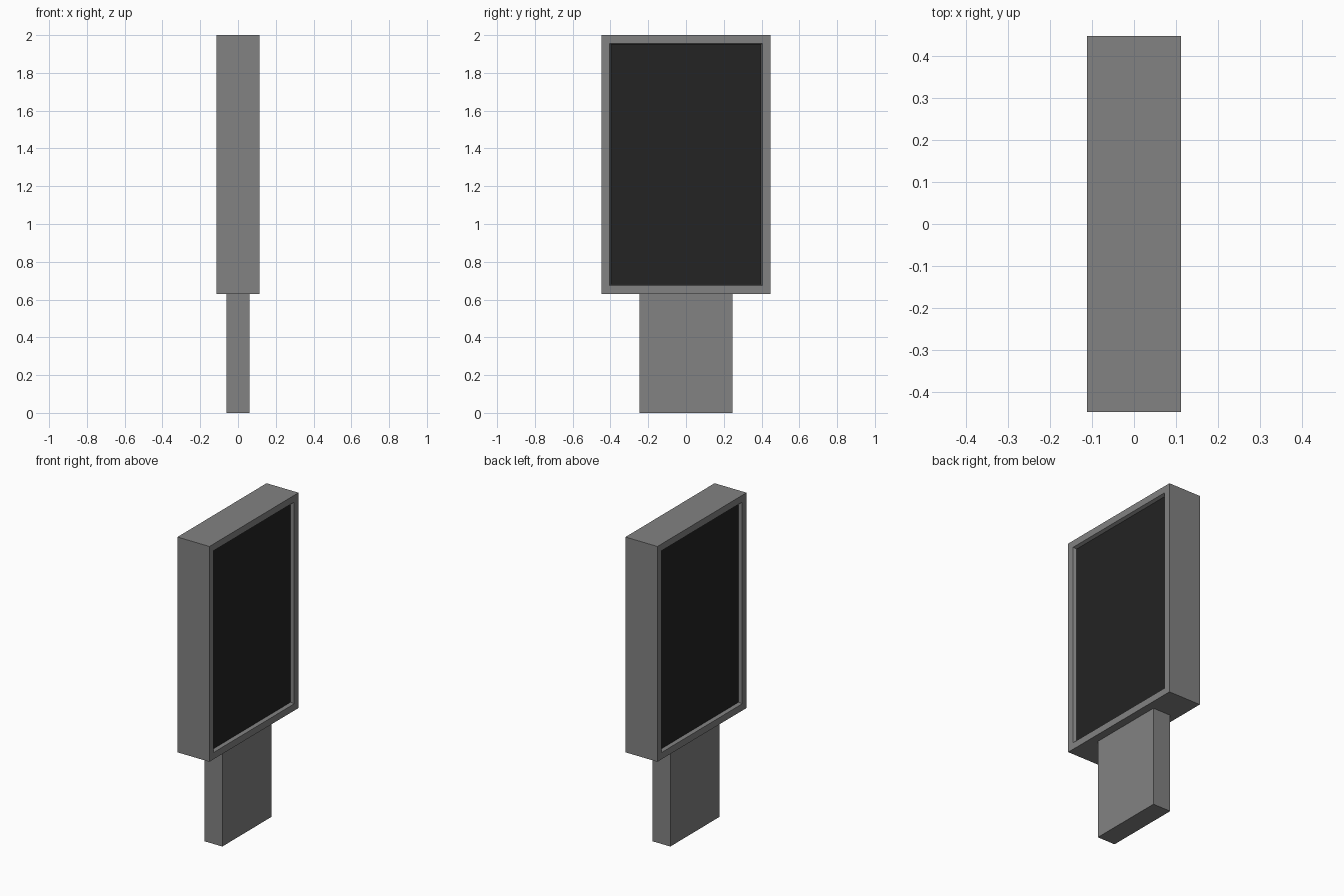
import bpy, bmesh
from mathutils import Matrix, Vector

if "Cube" in bpy.data.objects:
    bpy.data.objects.remove(bpy.data.objects["Cube"])


def material(name, v):
    m = bpy.data.materials.new(name)
    m.diffuse_color = (v, v, v, 1)
    m.use_nodes = True
    m.node_tree.nodes["Principled BSDF"].inputs["Base Color"].default_value = m.diffuse_color
    return m


GREY = material("mid_grey", 0.223)
BLACK = material("screen_black", 0.017)


def box_bmesh(size, z0):
    bm = bmesh.new()
    bmesh.ops.create_cube(bm, size=1, matrix=Matrix.Translation((0, 0, z0 + size[2] / 2))
                          @ Matrix.Diagonal((*size, 1)))
    return bm


def finish(bm, name, mats):
    me = bpy.data.meshes.new(name)
    bm.to_mesh(me)
    bm.free()
    for m in mats:
        me.materials.append(m)
    ob = bpy.data.objects.new(name, me)
    bpy.context.collection.objects.link(ob)
    return ob


# Flat post standing on the ground
finish(box_bmesh((0.124, 0.492, 0.63), 0), "post", [GREY])

# Display housing with a sunken, bevelled screen on both broad sides
bm = box_bmesh((0.225, 0.896, 1.37), 0.63)
bm.normal_update()
for face in [f for f in bm.faces if abs(f.normal.x) > 0.9]:
    side = 1 if face.normal.x > 0 else -1
    bmesh.ops.inset_region(bm, faces=[face], thickness=0.061)
    bmesh.ops.inset_region(bm, faces=[face], thickness=0.011)
    bmesh.ops.translate(bm, verts=face.verts[:], vec=Vector((-0.02 * side, 0, 0)))
    face.material_index = 1
finish(bm, "display_housing", [GREY, BLACK])
